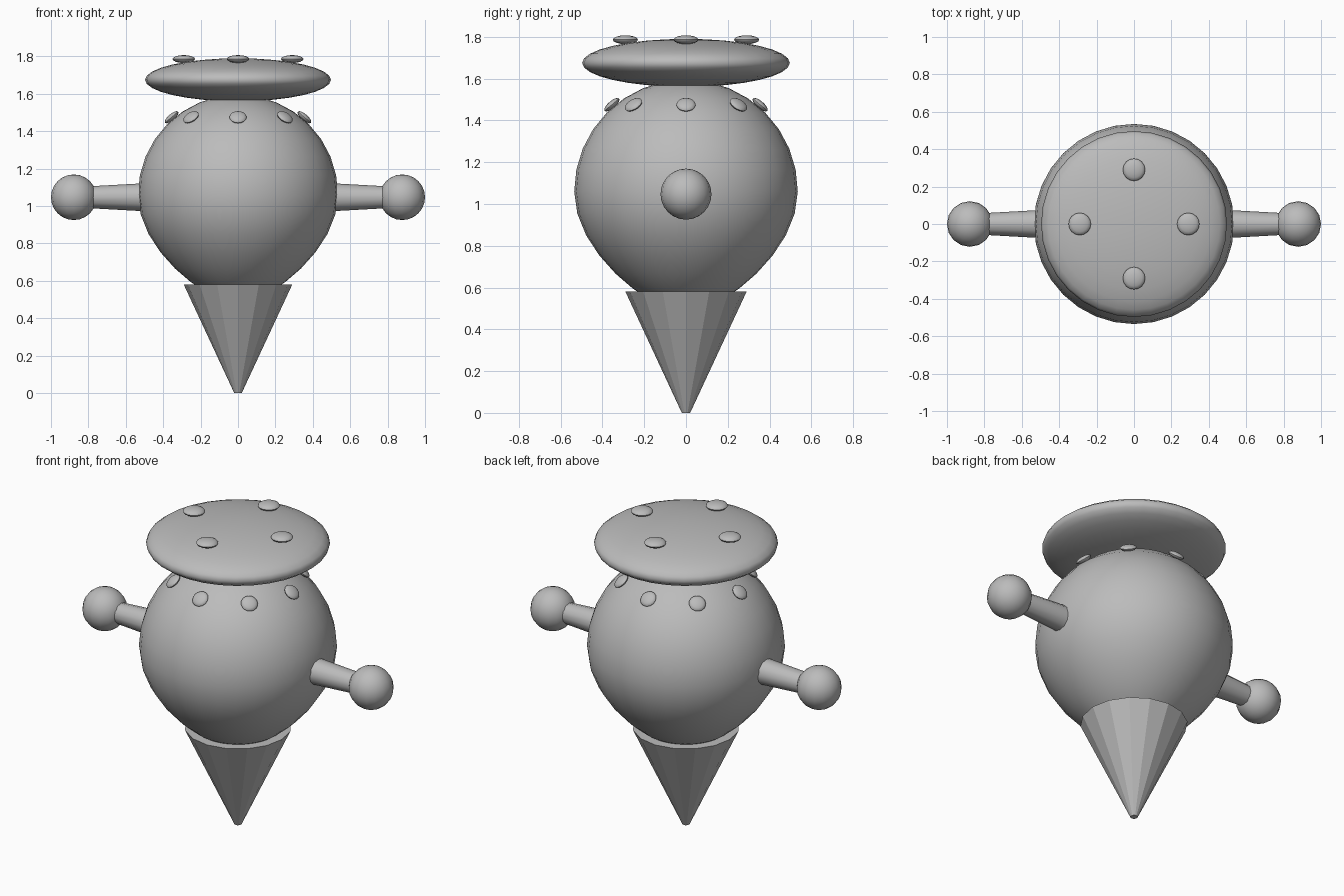
import bpy, math
from mathutils import Vector

if "Cube" in bpy.data.objects:
    bpy.data.objects.remove(bpy.data.objects["Cube"])

grey = bpy.data.materials.new("plain_grey")
grey.diffuse_color = (0.5, 0.5, 0.5, 1)
grey.use_nodes = True
grey.node_tree.nodes["Principled BSDF"].inputs["Base Color"].default_value = grey.diffuse_color


def finish(name, smooth=True):
    ob = bpy.context.object
    ob.name = name
    ob.data.materials.append(grey)
    if smooth:
        bpy.ops.object.shade_smooth_by_angle(angle=math.radians(50))
    return ob


def ball(name, loc, size, seg, rings, normal=(0, 0, 1)):
    rot = Vector(normal).to_track_quat('Z', 'Y').to_euler()
    bpy.ops.mesh.primitive_uv_sphere_add(segments=seg, ring_count=rings, radius=1,
                                         location=loc, rotation=rot)
    bpy.context.object.scale = size
    bpy.ops.object.transform_apply(location=False, rotation=False, scale=True)
    return finish(name)


# Body: sphere whose lower half is drawn down into a taper
CZ, R = 1.06, 0.535
body = ball("body", (0, 0, CZ), (R, R, R), 32, 16)
for v in body.data.vertices:
    if v.co.z < -0.01:
        t = -v.co.z / R
        v.co.z *= 1 + 0.06 * t
        k = 1 - 0.22 * t ** 2
        v.co.x *= k
        v.co.y *= k

# Pointed foot: flat-sided cone with a small blunt tip
bpy.ops.mesh.primitive_cone_add(vertices=16, radius1=0.02, radius2=0.29, depth=0.58,
                                location=(0, 0, 0.29))
finish("pointed_foot", smooth=False)

# Flattened cap and its four buttons
ball("cap", (0, 0, 1.675), (0.497, 0.497, 0.115), 32, 16)
for i in range(4):
    a = i * math.pi / 2
    ball(f"cap_button_{i}", (0.29 * math.cos(a), 0.29 * math.sin(a), 1.786),
         (0.06, 0.06, 0.021), 16, 8)

# Ring of studs lying flush on the shoulder
for i in range(8):
    a = i * math.pi / 4
    p = Vector((0.355 * math.cos(a), 0.355 * math.sin(a), 0.415))
    ball(f"shoulder_stud_{i}", p + Vector((0, 0, CZ)), (0.046, 0.046, 0.017), 16, 8, p)

# Tapered arms with ball ends
for side, s in (("right", 1), ("left", -1)):
    bpy.ops.mesh.primitive_cone_add(vertices=12, radius1=0.076, radius2=0.056, depth=0.36,
                                    location=(s * 0.66, 0, 1.047),
                                    rotation=(0, s * math.pi / 2, 0))
    finish(f"{side}_arm")
    ball(f"{side}_hand", (s * 0.878, 0, 1.047), (0.122, 0.122, 0.122), 16, 12)
